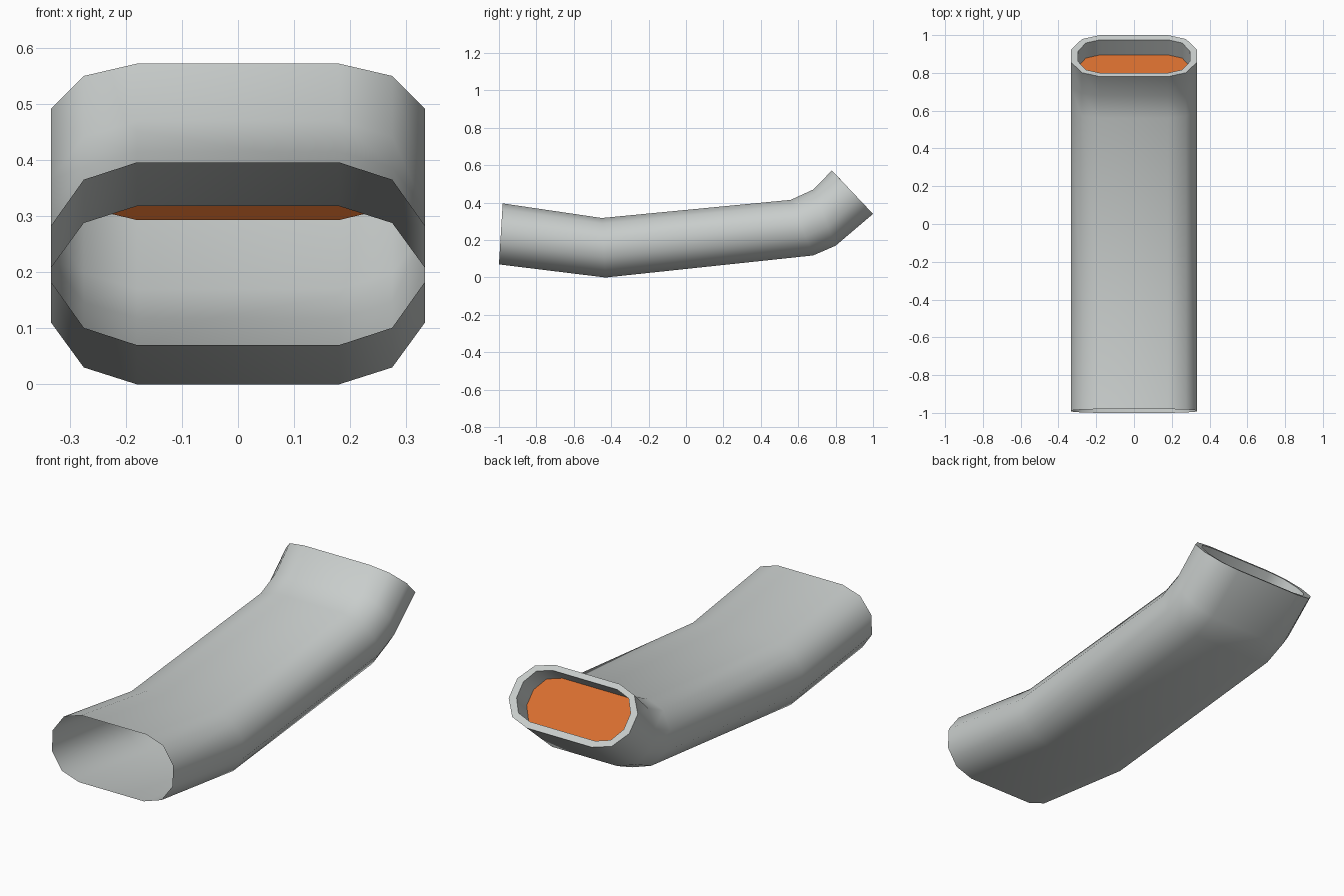
import bpy, bmesh, math

if "Cube" in bpy.data.objects:
    bpy.data.objects.remove(bpy.data.objects["Cube"])

def material(name, rgb):
    m = bpy.data.materials.new(name)
    m.diffuse_color = (*rgb, 1)
    m.use_nodes = True
    m.node_tree.nodes["Principled BSDF"].inputs["Base Color"].default_value = m.diffuse_color
    return m

grey = material("light grey", (0.58, 0.61, 0.60))
orange = material("orange", (0.70, 0.16, 0.03))

OUTER_X = (0.18, 0.275, 0.333)
INNER_X = (0.18, 0.255, 0.296)
FRAC = (0.0, 0.095, 0.345)          # height fractions of the rounded corners

def ring(bottom, top, xs):
    """Twelve-sided rounded slot between a bottom and a top (y, z) point."""
    quarter = list(zip(xs, FRAC))
    right = quarter + [(x, 1 - f) for x, f in reversed(quarter)]
    loop = right + [(-x, f) for x, f in reversed(right)]
    return [(x, bottom[0] + (top[0] - bottom[0]) * f,
             bottom[1] + (top[1] - bottom[1]) * f) for x, f in loop]

def make(name, rings, mat, cap=False):
    bm = bmesh.new()
    vs = [[bm.verts.new(p) for p in r] for r in rings]
    for a, b in zip(vs, vs[1:]):
        for i in range(12):
            j = (i + 1) % 12
            bm.faces.new((a[i], b[i], b[j], a[j]))
    if cap:
        bm.faces.new(vs[-1][::-1])
    me = bpy.data.meshes.new(name)
    bm.to_mesh(me)
    bm.free()
    me.materials.append(mat)
    ob = bpy.data.objects.new(name, me)
    bpy.context.collection.objects.link(ob)
    bpy.ops.object.select_all(action='DESELECT')
    ob.select_set(True)
    bpy.context.view_layer.objects.active = ob
    bpy.ops.object.shade_smooth_by_angle(angle=math.radians(50))
    return ob

# Bent tube: open front, two bends, rim and recessed inner wall at the back
plug = ring((0.895, 0.293), (0.72, 0.482), INNER_X)
make("bent_tube", [
    ring((-1.0, 0.07), (-0.98, 0.396), OUTER_X),
    ring((-0.43, 0.0), (-0.45, 0.318), OUTER_X),
    ring((0.68, 0.118), (0.56, 0.415), OUTER_X),
    ring((0.80, 0.17), (0.68, 0.47), OUTER_X),
    ring((1.0, 0.34), (0.78, 0.572), OUTER_X),
    ring((0.975, 0.362), (0.80, 0.552), INNER_X),
    plug,
], grey)

# Orange plate closing the recess
make("recessed_plate", [plug], orange, cap=True)
